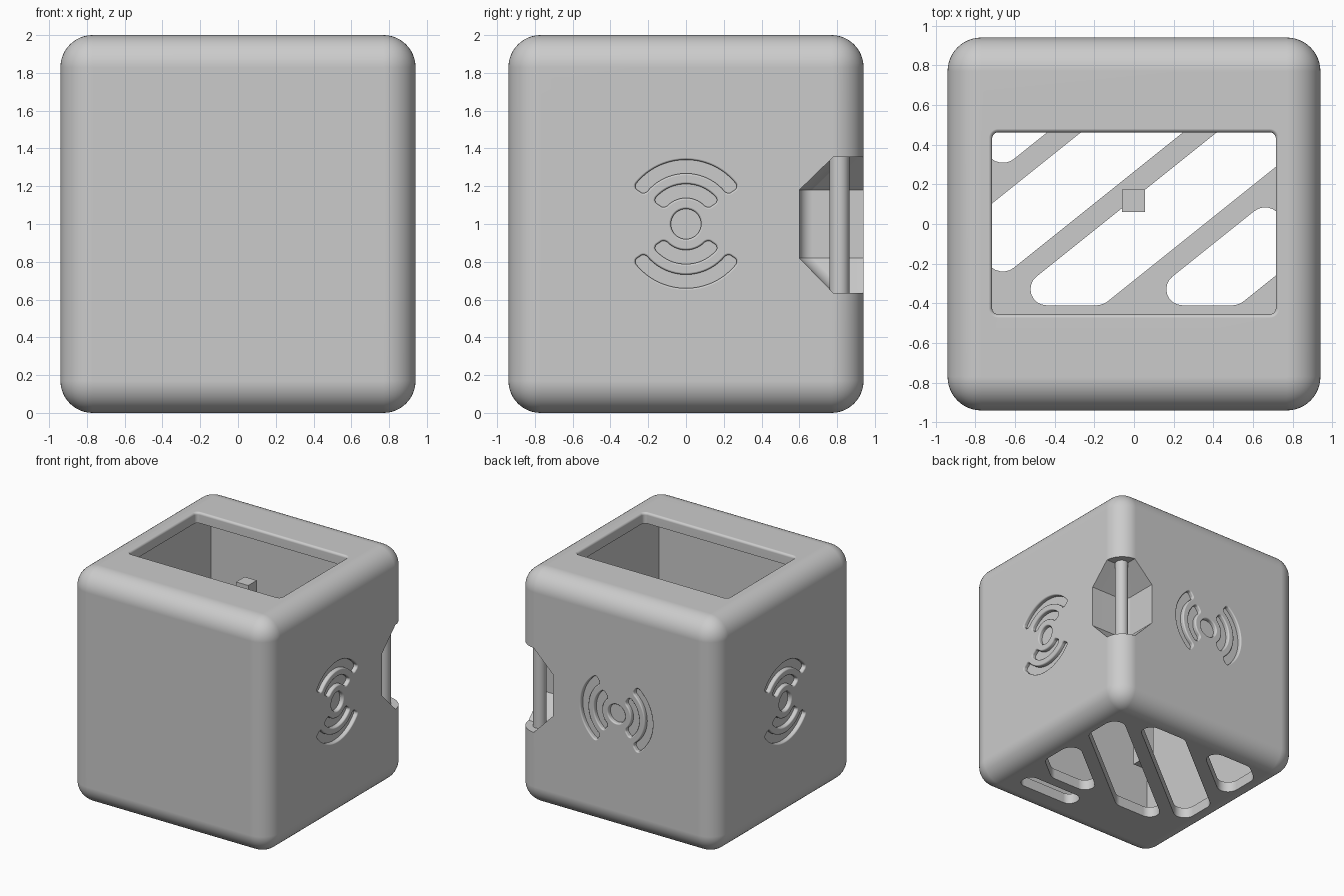
import bpy, bmesh, math
from mathutils import Vector, Matrix

if "Cube" in bpy.data.objects:
    bpy.data.objects.remove(bpy.data.objects["Cube"], do_unlink=True)

HALF, HEIGHT, ROUND, WALL = 0.94, 2.0, 0.17, 0.09
INNER = HALF - WALL

grey = bpy.data.materials.new("light_grey")
grey.use_nodes = True
grey.diffuse_color = (0.6, 0.6, 0.6, 1)
grey.node_tree.nodes["Principled BSDF"].inputs["Base Color"].default_value = (0.6, 0.6, 0.6, 1)


def make(name, bm):
    bmesh.ops.recalc_face_normals(bm, faces=bm.faces)
    mesh = bpy.data.meshes.new(name)
    bm.to_mesh(mesh)
    bm.free()
    mesh.materials.append(grey)
    obj = bpy.data.objects.new(name, mesh)
    bpy.context.collection.objects.link(obj)
    return obj


def box(name, lo, hi, bevel=0):
    lo, hi = Vector(lo), Vector(hi)
    bm = bmesh.new()
    bmesh.ops.create_cube(bm, size=1, matrix=Matrix.Translation((lo + hi) / 2)
                          @ Matrix.Diagonal((*(hi - lo), 1)))
    if bevel:
        bmesh.ops.bevel(bm, geom=bm.edges[:], offset=bevel, segments=12,
                        profile=0.5, affect='EDGES')
    return make(name, bm)


def loft(name, rings, matrix=Matrix()):
    """Solid skinned through rings of equal point count, capped at both ends."""
    bm = bmesh.new()
    loops = [[bm.verts.new(matrix @ Vector(p)) for p in ring] for ring in rings]
    n = len(loops[0])
    for a, b in zip(loops, loops[1:]):
        for i in range(n):
            bm.faces.new((a[i], a[(i + 1) % n], b[(i + 1) % n], b[i]))
    bm.faces.new(loops[0])
    bm.faces.new(loops[-1])
    return make(name, bm)


def fillet(points, radius, steps=8):
    """Round every corner of a convex 2D polygon."""
    out, n = [], len(points)
    for i, p in enumerate(points):
        p = Vector(p)
        a, b = Vector(points[i - 1]) - p, Vector(points[(i + 1) % n]) - p
        half = a.angle(b) / 2
        t = min(radius / math.tan(half), 0.45 * a.length, 0.45 * b.length)
        mid = (a.normalized() + b.normalized()).normalized()
        centre = p + mid * (t / math.cos(half))
        s, e = p + a.normalized() * t - centre, p + b.normalized() * t - centre
        sweep = s.angle_signed(e)
        for k in range(steps + 1):
            out.append(centre + Matrix.Rotation(-sweep * k / steps, 2) @ s)
    return out


def grow(points, d):
    """Offset a counter-clockwise outline outward."""
    out, n = [], len(points)
    for i, p in enumerate(points):
        a, b = (p - points[i - 1]).normalized(), (points[(i + 1) % n] - p).normalized()
        na, nb = Vector((a.y, -a.x)), Vector((b.y, -b.x))
        m = (na + nb).normalized()
        out.append(p + m * d / max(m.dot(na), 0.5))
    return out


def pocket(name, outline, depth, rim, matrix):
    """Cutter going inward from w = 0 with a softly rounded rim."""
    levels = [(0.03, rim)]
    for k in range(5):
        a = math.pi / 2 * k / 4
        levels.append((0.0004 - rim * (1 - math.cos(a)), rim * (1 - math.sin(a))))
    levels.append((-depth, 0))
    rings = [[(p.x, p.y, w) for p in grow(outline, d)] for w, d in levels]
    return loft(name, rings, matrix)


def clip(points, a, b, c):
    """Keep the part of a polygon where a*x + b*y <= c."""
    out = []
    for i, q in enumerate(points):
        p = points[i - 1]
        dp, dq = a * p[0] + b * p[1] - c, a * q[0] + b * q[1] - c
        if dp * dq < 0:
            f = dp / (dp - dq)
            out.append((p[0] + f * (q[0] - p[0]), p[1] + f * (q[1] - p[1])))
        if dq <= 0:
            out.append(q)
    return out


def cut(target, cutter):
    cutter.hide_render = True
    mod = target.modifiers.new("cut", 'BOOLEAN')
    mod.operation, mod.solver, mod.object = 'DIFFERENCE', 'EXACT', cutter
    graph = bpy.context.evaluated_depsgraph_get()
    old = target.data
    target.data = bpy.data.meshes.new_from_object(target.evaluated_get(graph))
    target.modifiers.clear()
    bpy.data.meshes.remove(old)
    bpy.data.meshes.remove(cutter.data)


def notch(name, grow_by):
    """Corner recess: square in plan, tapering at top and bottom."""
    far, rings = 1.2, []
    for z, c in ((0.635 - grow_by, 0.78), (0.82 - grow_by / 2, 0.6),
                 (1.18 + grow_by / 2, 0.6), (1.355 + grow_by, 0.78)):
        c -= grow_by
        plan = [Vector((far, c)), Vector((far, far)), Vector((c, far))]
        r = 0.07
        plan += [Vector((c + r - r * math.cos(a), c + r - r * math.sin(a)))
                 for a in (math.pi / 2 * k / 8 for k in range(9))]
        rings.append([(p.x, p.y, z) for p in plan])
    return loft(name, rings)


# Hollow rounded casing, keeping a wall behind the corner recess
casing = box("casing", (-HALF, -HALF, 0), (HALF, HALF, HEIGHT), ROUND)
cavity = box("cavity", (-INNER, -INNER, WALL), (INNER, INNER, HEIGHT - WALL))
cut(cavity, notch("recess_wall", WALL))
cut(casing, cavity)
cut(casing, notch("recess", 0))

# Window in the top
window = fillet([(-0.715, -0.455), (0.715, -0.455), (0.715, 0.462), (-0.715, 0.462)], 0.03)
cut(casing, pocket("window", window, 0.2, 0.02, Matrix.Translation((0, 0, HEIGHT))))

# Slanted vents and one straight slot in the floor
SLOPE = 0.8
outlines = []
for k in range(-2, 2):
    u = -0.16 + 0.685 * k
    area = [(-0.75, -0.41), (0.75, -0.41), (0.75, 0.75), (-0.75, 0.75)]
    area = clip(area, 1, -1 / SLOPE, u + 0.515)
    area = clip(area, -1, 1 / SLOPE, -u)
    outlines.append(fillet(area, 0.1))
outlines.append(fillet([(0.12, -0.66), (0.68, -0.66), (0.68, -0.5), (0.12, -0.5)], 0.079))
for outline in outlines:
    cut(casing, loft("vent", [[(p.x, p.y, z) for p in outline] for z in (-0.1, WALL + 0.1)]))


# Engraved signal mark: a dot and two pairs of arcs
def arc_band(r0, r1, centre, half=math.radians(55), c=0.025, n=24):
    pts = []
    for r, sign in ((r1, 1), (r0, -1)):
        for k in range(n + 1):
            a = centre + sign * (half - c / r) * (2 * k / n - 1)
            pts.append(Vector((r * math.cos(a), r * math.sin(a))))
        # rounded corners at the end of this edge, then at the start of the next
        other = r0 if sign > 0 else r1
        for base, first in ((r, True), (other, False)):
            inward = -1 if base == r1 else 1
            for k in range(1, 5) if first else range(4, 0, -1):
                t = math.pi / 2 * k / 4.5
                rad = base + inward * c * (1 - math.cos(t))
                a = centre + sign * (half - c / base * (1 - math.sin(t)))
                pts.append(Vector((rad * math.cos(a), rad * math.sin(a))))
    return pts


mark = [[Vector((math.cos(a), math.sin(a))) * 0.08 for a in
         (math.tau * k / 40 for k in range(40))]]
for r0, r1 in ((0.138, 0.212), (0.268, 0.34)):
    for side in (1, -1):
        mark.append(arc_band(r0, r1, side * math.pi / 2))

X, Y, Z = Vector((1, 0, 0)), Vector((0, 1, 0)), Vector((0, 0, 1))
for u, v, normal in ((Y, Z, X), (-Y, Z, -X), (Z, X, Y)):
    frame = Matrix((u, v, normal)).transposed().to_4x4()
    place = Matrix.Translation(normal * HALF + Z) @ frame
    for outline in mark:
        cut(casing, pocket("mark", outline, 0.035, 0.012, place))

# Round bar across the corner recess
bm = bmesh.new()
bmesh.ops.create_cone(bm, cap_ends=True, segments=40, radius1=0.053, radius2=0.053,
                      depth=0.76, matrix=Matrix.Translation((0.812, 0.812, 0.995)))
bar = make("corner_bar", bm)

# Square post standing inside
post = box("inner_post", (-0.06, 0.06, WALL), (0.055, 0.175, 1.73))

for obj in (casing, bar, post):
    bpy.ops.object.select_all(action='DESELECT')
    obj.select_set(True)
    bpy.context.view_layer.objects.active = obj
    bpy.ops.object.shade_smooth_by_angle(angle=math.radians(30))
weighted = casing.modifiers.new("weighted_normals", 'WEIGHTED_NORMAL')
weighted.keep_sharp = True
